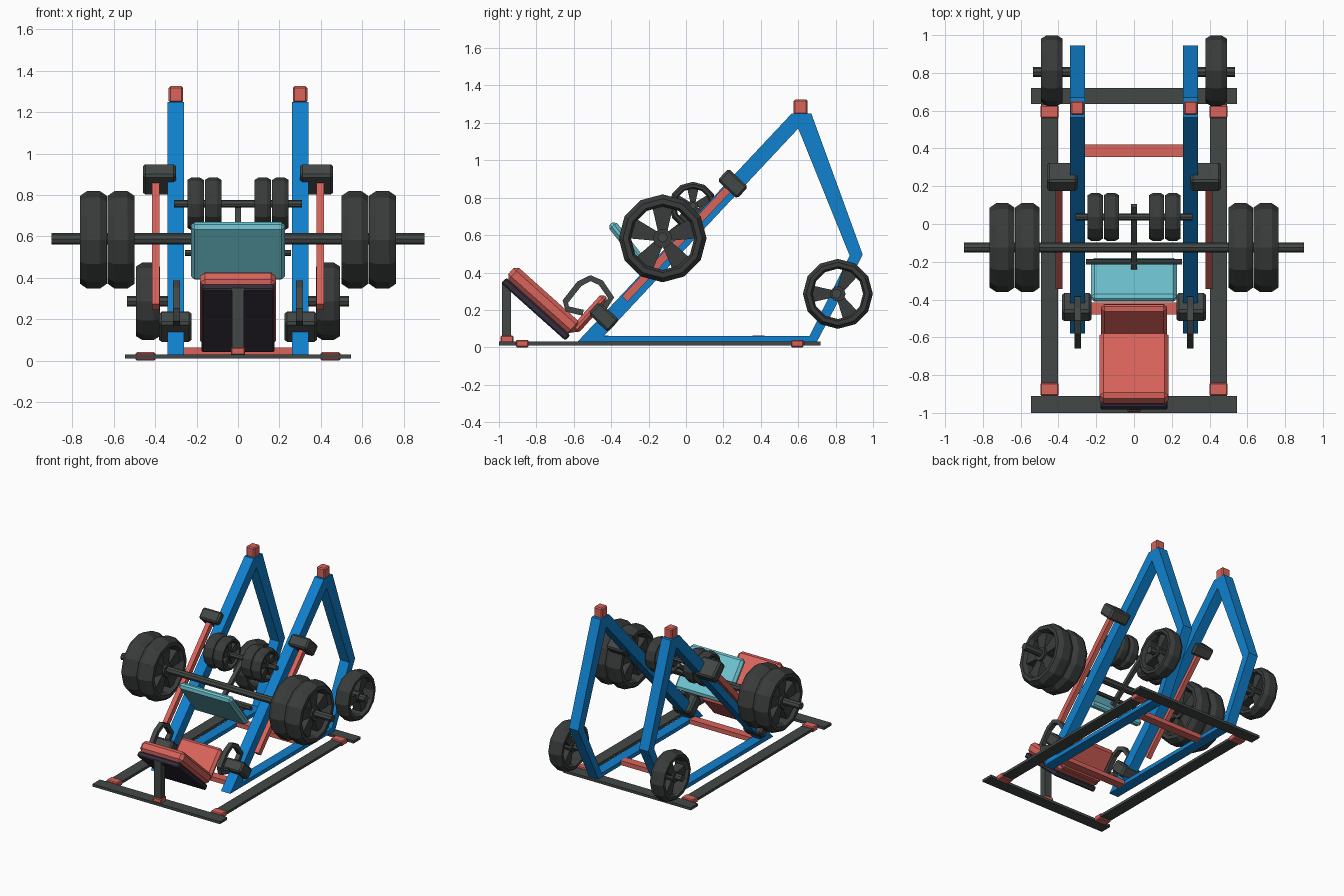
import bpy, bmesh, math
from mathutils import Matrix, Vector

if "Cube" in bpy.data.objects:
    bpy.data.objects.remove(bpy.data.objects["Cube"])


def material(name, rgb):
    m = bpy.data.materials.new(name)
    m.diffuse_color = (*rgb, 1)
    m.use_nodes = True
    m.node_tree.nodes["Principled BSDF"].inputs["Base Color"].default_value = m.diffuse_color
    return m


GREY = material("frame grey", (0.055, 0.065, 0.062))
BLACK = material("weight black", (0.042, 0.045, 0.045))
BLUE = material("beam blue", (0.005, 0.22, 0.62))
RED = material("pad red", (0.69, 0.125, 0.105))
TEAL = material("footplate teal", (0.16, 0.56, 0.65))
PURPLE = material("pad underside", (0.035, 0.027, 0.045))


def finish(name, bm, mat):
    bmesh.ops.recalc_face_normals(bm, faces=bm.faces)
    me = bpy.data.meshes.new(name)
    bm.to_mesh(me)
    bm.free()
    me.materials.append(mat)
    ob = bpy.data.objects.new(name, me)
    bpy.context.collection.objects.link(ob)
    return ob


def box(name, loc, size, mat, pitch=0, bevel=0):
    """Box tilted about x by pitch degrees, with chamfered edges."""
    bm = bmesh.new()
    bmesh.ops.create_cube(bm, size=1, matrix=Matrix.Diagonal((*size, 1)))
    if bevel:
        bmesh.ops.bevel(bm, geom=bm.edges[:], offset=bevel, segments=1, affect='EDGES')
    bm.transform(Matrix.Translation(loc) @ Matrix.Rotation(math.radians(pitch), 4, 'X'))
    return finish(name, bm, mat)


def strip(name, x, width, outer, inner, mat, closed):
    """Band between two (y, z) outlines, given thickness along x."""
    bm = bmesh.new()
    rings = []
    for o, i in zip(outer, inner):
        rings.append([bm.verts.new((x + s * width / 2, *p))
                      for s, p in ((-1, o), (1, o), (1, i), (-1, i))])
    n = len(rings)
    for k in range(n if closed else n - 1):
        a, b = rings[k], rings[(k + 1) % n]
        for j in range(4):
            m = (j + 1) % 4
            bm.faces.new((a[j], a[m], b[m], b[j]))
    if not closed:
        bm.faces.new(rings[0])
        bm.faces.new(rings[-1])
    return finish(name, bm, mat)


def bar(name, x0, x1, y, z, r, mat, sides=8):
    """Round bar running along x."""
    bm = bmesh.new()
    bmesh.ops.create_cone(bm, cap_ends=True, segments=sides, radius1=r, radius2=r, depth=abs(x1 - x0))
    bm.transform(Matrix.Translation(((x0 + x1) / 2, y, z)) @ Matrix.Rotation(math.pi / 2, 4, 'Y'))
    return finish(name, bm, mat)


def weight(name, x, y, z, r, t, spokes, turn=90, sides=12):
    """Spoked weight plate with a chamfered rim, axis along x."""
    bm = bmesh.new()
    profile = [(1, -.24), (1, .24), (.9, .5), (.78, .5), (.72, .28), (.72, -.28), (.78, -.5), (.9, -.5)]
    rings = []
    for k in range(sides):
        a = 2 * math.pi * k / sides
        rings.append([bm.verts.new((w * t, p * r * math.cos(a), p * r * math.sin(a))) for p, w in profile])
    for k in range(sides):
        a, b = rings[k], rings[(k + 1) % sides]
        for j in range(len(profile)):
            m = (j + 1) % len(profile)
            bm.faces.new((a[j], a[m], b[m], b[j]))
    # hub
    bmesh.ops.create_cone(bm, cap_ends=True, segments=10, radius1=r * .22, radius2=r * .22, depth=t * .85,
                          matrix=Matrix.Rotation(math.pi / 2, 4, 'Y'))
    # spokes widening toward the rim
    for k in range(spokes):
        rot = Matrix.Rotation(math.radians(turn) + 2 * math.pi * k / spokes, 4, 'X')
        grow = bmesh.ops.create_cube(bm, size=1)['verts']
        for v in grow:
            far = v.co.y > 0
            v.co = rot @ Vector((v.co.x * t * .6, r * (.78 if far else .12),
                                 v.co.z * r * (.5 if far else .2)))
    bm.transform(Matrix.Translation((x, y, z)))
    return finish(name, bm, BLACK)


# floor base
for label, y, d in (("front", -.955, .09), ("rear", .677, .086)):
    box(label + "_base_bar", (0, y, .02), (1.09, d, .02), GREY)
for s, side in ((-1, "left"), (1, "right")):
    box(side + "_base_bar", (s * .447, -.137, .02), (.09, 1.546, .02), GREY)
    for label, y in (("front", -.875), ("rear", .595)):
        box(f"{side}_{label}_foot", (s * .447, y, .02), (.096, .068, .04), RED, bevel=.006)
for label, y in (("front", -.447), ("rear", .388)):
    box(label + "_cross_tie", (0, y, .047), (.53, .065, .034), RED)

# side frames, stops, handles and guide rails
RAIL = 46.8
OUTER = [(-.58, .03), (.565, 1.25), (.67, 1.25), (.945, .495), (.70, .03)]
INNER = [(-.44, .06), (.60, 1.17), (.60, 1.17), (.875, .49), (.66, .06)]
HANDLE = [(-.55, .185), (-.635, .205), (-.645, .245), (-.57, .34), (-.51, .37), (-.455, .345),
          (-.40, .265), (-.44, .21)]


def offset(path, d):
    pts = [Vector(p) for p in path]
    out = []
    for k, p in enumerate(pts):
        t = (pts[min(k + 1, len(pts) - 1)] - pts[max(k - 1, 0)]).normalized()
        out.append((p.x - t.y * d, p.y + t.x * d))
    return out


for s, side in ((-1, "left"), (1, "right")):
    strip(side + "_side_frame", s * .3, .08, OUTER, INNER, BLUE, True)
    box(side + "_frame_cap", (s * .3, .613, 1.285), (.07, .074, .08), RED, bevel=.008)
    box(side + "_lower_stop", (s * .303, -.44, .163), (.155, .087, .144), GREY, RAIL, .012)
    box(side + "_upper_stop", (s * .38, .25, .875), (.16, .087, .144), GREY, RAIL, .012)
    box(side + "_guide_rail", (s * .397, -.04, .565), (.036, .84, .042), RED, RAIL)
    strip(side + "_handle", s * .297, .035, offset(HANDLE, .016), offset(HANDLE, -.016), GREY, False)

# reclined seat
a = math.radians(-41.8)
normal = Vector((0, -math.sin(a), math.cos(a)))
centre = Vector((0, -.775, .236))
box("backrest_pad", centre + normal * .02, (.365, .47, .085), RED, -41.8, .022)
box("backrest_shell", centre - normal * .0425, (.355, .46, .04), PURPLE, -41.8, .008)
box("seat_pad", (0, -.515, .18), (.35, .25, .05), RED, 48, .018)
box("seat_post", (0, -.96, .2), (.06, .05, .3), GREY)
box("seat_post_foot", (0, -.957, .045), (.07, .07, .035), RED, bevel=.005)

# sled: footplate, push rod and loaded bars
box("footplate", (0, -.295, .53), (.455, .34, .052), TEAL, -51.5, .018)
box("push_rod", (0, -.07, .62), (.03, .42, .03), GREY, 38)
bar("footplate_bar", -.255, .255, -.20, .52, .015, GREY)
bar("main_bar", -.9, .9, -.125, .588, .027, GREY)
bar("small_bar", -.31, .31, .037, .757, .018, GREY)
for s, side in ((-1, "left"), (1, "right")):
    for label, x in (("inner", .565), ("outer", .698)):
        weight(f"{side}_{label}_large_plate", s * x, -.125, .583, .235, .132, 5)
    for label, x in (("inner", .12), ("outer", .205)):
        weight(f"{side}_{label}_small_plate", s * x, .037, .757, .128, .08, 5)
    # spare plates stored on rear pegs
    bar(side + "_storage_peg", s * .33, s * .535, .805, .286, .026, GREY)
    weight(side + "_stored_plate", s * .435, .812, .286, .187, .115, 3, turn=60)
